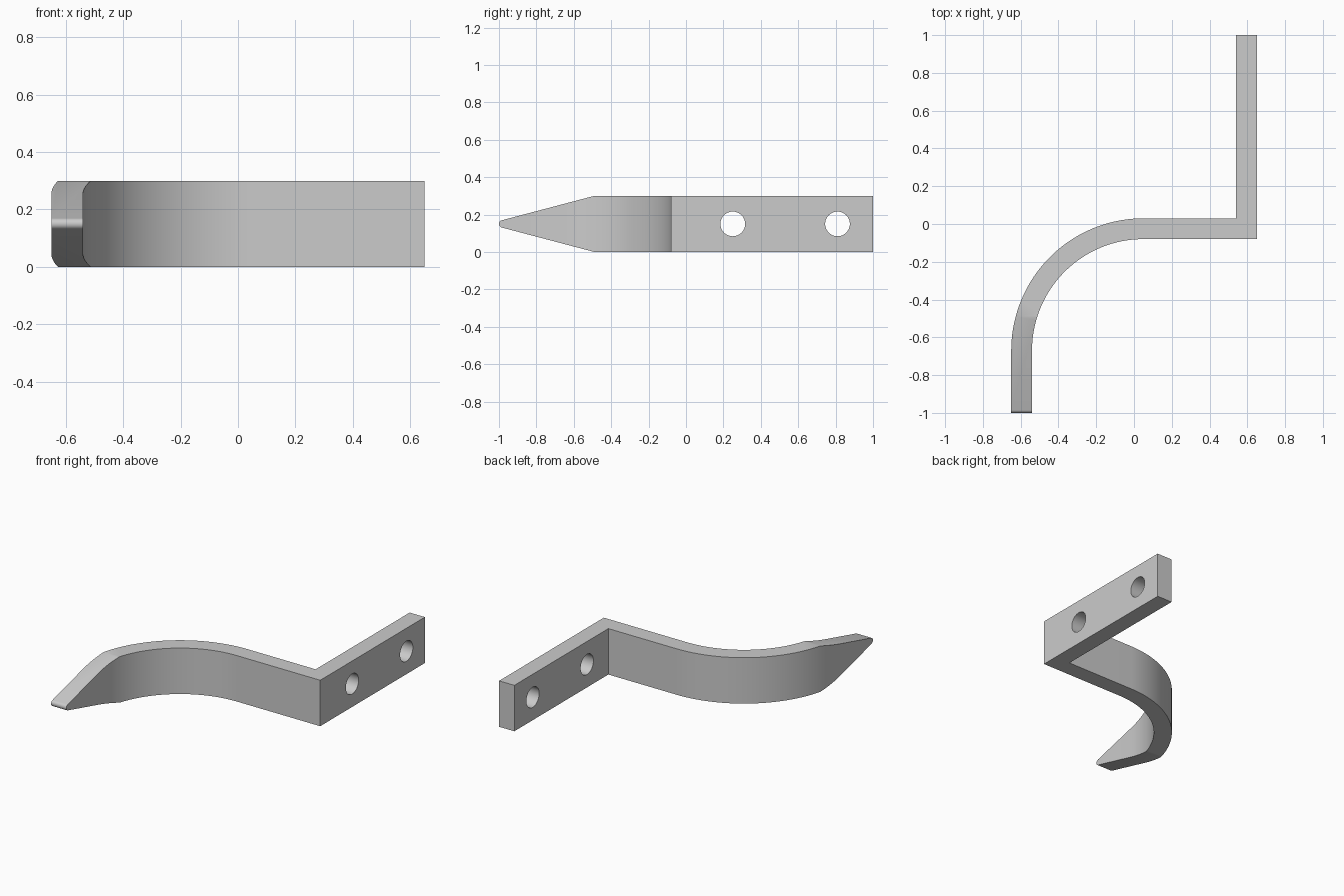
import bpy
import bmesh
from math import sin, cos, pi, radians
from mathutils import Matrix, Vector

cube = bpy.data.objects.get("Cube")
if cube:
    bpy.data.objects.remove(cube)

HEIGHT = 0.30
MID = HEIGHT / 2

steel = bpy.data.materials.new("grey_steel")
steel.use_nodes = True
steel.diffuse_color = (0.6, 0.6, 0.6, 1)
steel.node_tree.nodes["Principled BSDF"].inputs["Base Color"].default_value = (0.6, 0.6, 0.6, 1)


def arc(cx, cy, r, start, end, steps):
    angles = [radians(start + (end - start) * i / steps) for i in range(steps + 1)]
    return [(cx + r * cos(a), cy + r * sin(a)) for a in angles]


def make_object(name, bm):
    bmesh.ops.recalc_face_normals(bm, faces=bm.faces)
    mesh = bpy.data.meshes.new(name)
    bm.to_mesh(mesh)
    bm.free()
    mesh.materials.append(steel)
    obj = bpy.data.objects.new(name, mesh)
    bpy.context.collection.objects.link(obj)
    return obj


def prism(name, points, direction):
    """Extrude a closed outline of 3D points along a direction."""
    bm = bmesh.new()
    face = bm.faces.new([bm.verts.new(p) for p in points])
    ext = bmesh.ops.extrude_face_region(bm, geom=[face])
    moved = [g for g in ext["geom"] if isinstance(g, bmesh.types.BMVert)]
    bmesh.ops.translate(bm, verts=moved, vec=Vector(direction))
    return make_object(name, bm)


def boolean(target, cutter, operation):
    cutter.hide_render = True
    mod = target.modifiers.new(operation, 'BOOLEAN')
    mod.operation = operation
    mod.solver = 'EXACT'
    mod.object = cutter
    bpy.ops.object.select_all(action='DESELECT')
    bpy.context.view_layer.objects.active = target
    target.select_set(True)
    bpy.ops.object.modifier_apply(modifier=mod.name)
    bpy.data.objects.remove(cutter)


# Bent flat bar: straight tip, quarter bend, straight run, square corner, plate
outline = [(-0.65, -1.0)]
outline += arc(0.05, -0.67, 0.70, 180, 90, 40)
outline += [(0.54, 0.03), (0.54, 1.0), (0.65, 1.0), (0.65, -0.08)]
outline += arc(0.05, -0.67, 0.59, 90, 180, 40)
outline += [(-0.54, -1.0)]
bar = prism("bent_bar_hook", [(x, y, 0) for x, y in outline], (0, 0, HEIGHT))

# Tapered, rounded tip cut from the side silhouette
side = [(1.2, -0.2), (1.2, 0.5), (-0.49, 0.5), (-0.49, HEIGHT)]
side += arc(-0.98, MID, 0.02, 105, 255, 12)
side += [(-0.49, 0.0), (-0.49, -0.2)]
taper = prism("taper_cutter", [(-1, y, z) for y, z in side], (2, 0, 0))
boolean(bar, taper, 'INTERSECT')

# Two screw holes through the mounting plate
for y in (0.25, 0.81):
    bm = bmesh.new()
    place = Matrix.Translation((0.595, y, MID)) @ Matrix.Rotation(pi / 2, 4, 'Y')
    bmesh.ops.create_cone(bm, cap_ends=True, segments=48, radius1=0.066,
                          radius2=0.066, depth=0.4, matrix=place)
    boolean(bar, make_object("hole_cutter", bm), 'DIFFERENCE')

bpy.ops.object.shade_smooth_by_angle(angle=radians(20))
